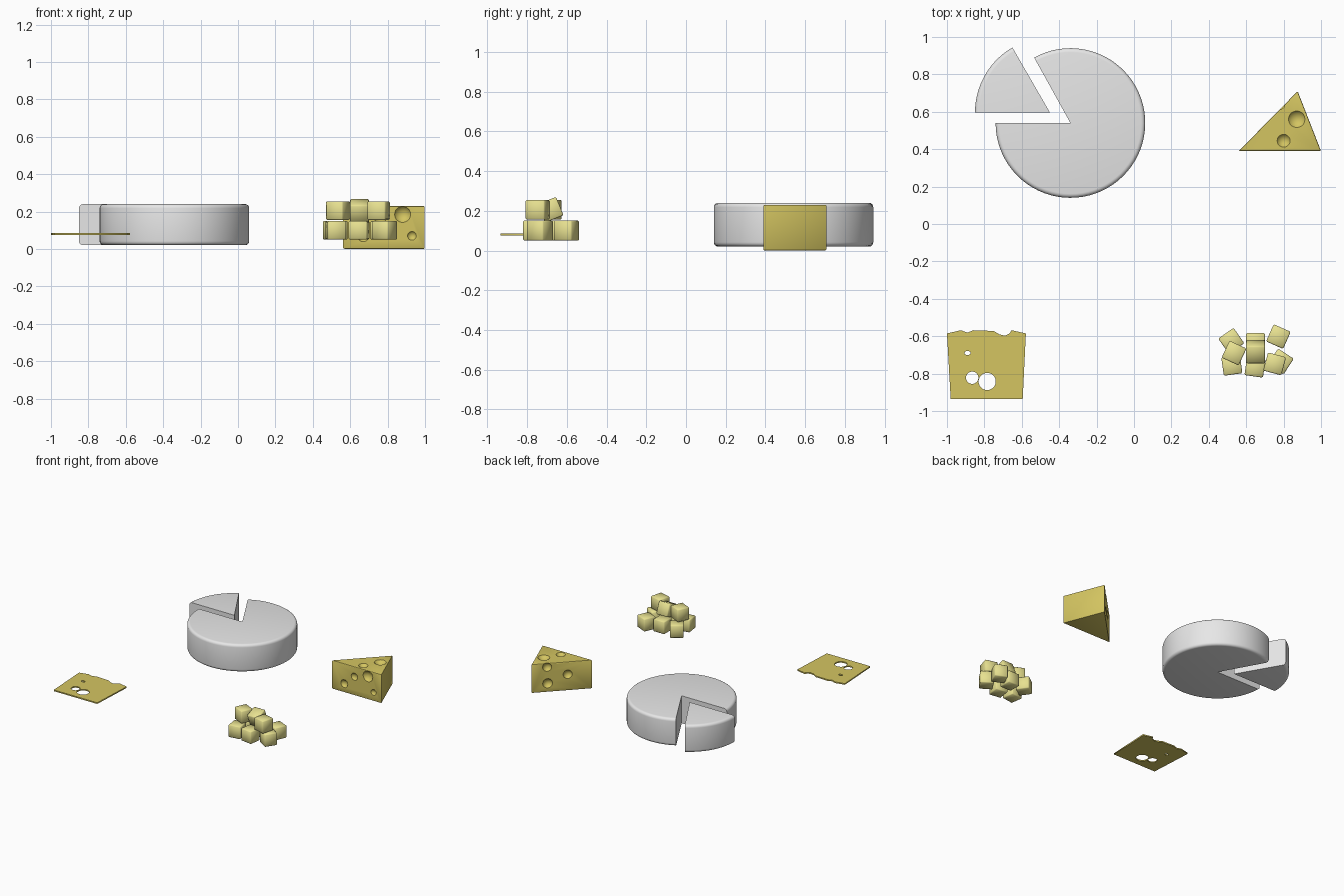
import bpy, bmesh, math
from mathutils import Matrix, Vector, Euler

if "Cube" in bpy.data.objects:
    bpy.data.objects.remove(bpy.data.objects["Cube"])


def material(name, rgb):
    m = bpy.data.materials.new(name)
    m.use_nodes = True
    m.diffuse_color = (*rgb, 1)
    m.node_tree.nodes["Principled BSDF"].inputs["Base Color"].default_value = (*rgb, 1)
    return m


RIND = material("pale grey rind", (0.8, 0.8, 0.8))
YELLOW = material("aged yellow", (0.66, 0.56, 0.12))
CREAM = material("light yellow", (0.8, 0.75, 0.28))


def finish(bm, name, mat, angle=None):
    bmesh.ops.recalc_face_normals(bm, faces=bm.faces)
    mesh = bpy.data.meshes.new(name)
    bm.to_mesh(mesh)
    bm.free()
    ob = bpy.data.objects.new(name, mesh)
    bpy.context.collection.objects.link(ob)
    if mat:
        mesh.materials.append(mat)
    if angle:
        smooth(ob, angle)
    return ob


def smooth(ob, angle):
    bpy.ops.object.select_all(action="DESELECT")
    ob.select_set(True)
    bpy.context.view_layer.objects.active = ob
    bpy.ops.object.shade_smooth_by_angle(angle=math.radians(angle))


def sector(name, centre, start, end, steps, radius=0.4, low=0.02, high=0.24, edge=0.022):
    """Round cheese sector with a softened outer rim."""
    profile = [(0, low)]
    for base, z in ((-90, low + edge), (0, high - edge)):
        for i in range(5):
            a = math.radians(base + i * 22.5)
            profile.append((radius - edge + edge * math.cos(a), z + edge * math.sin(a)))
    profile.append((0, high))
    bm = bmesh.new()
    rows = []
    for i in range(steps + 1):
        a = math.radians(start + (end - start) * i / steps)
        rows.append([bm.verts.new((centre[0] + r * math.cos(a), centre[1] + r * math.sin(a), z))
                     for r, z in profile])
    for a, b in zip(rows, rows[1:]):
        for j in range(len(profile) - 1):
            bm.faces.new((a[j], b[j], b[j + 1], a[j + 1]))
    bm.faces.new(rows[0])
    bm.faces.new(rows[-1])
    bmesh.ops.remove_doubles(bm, verts=bm.verts, dist=1e-5)
    return finish(bm, name, RIND, 35)


# Cheese wheel and the piece pulled out of it
sector("cheese_wheel", (-0.34, 0.54), -180, 119, 60)
sector("wheel_piece", (-0.45, 0.597), 120, 180, 14)

# Triangular wedge with softened edges
bm = bmesh.new()
base = bm.faces.new([bm.verts.new((x, y, 0)) for x, y in ((0.56, 0.39), (1.0, 0.39), (0.875, 0.71))])
up = bmesh.ops.extrude_face_region(bm, geom=[base])["geom"]
bmesh.ops.translate(bm, vec=(0, 0, 0.23), verts=[v for v in up if isinstance(v, bmesh.types.BMVert)])
bmesh.ops.recalc_face_normals(bm, faces=bm.faces)
bmesh.ops.bevel(bm, geom=bm.edges[:], offset=0.006, segments=2, profile=0.5, affect="EDGES")
wedge = finish(bm, "cheese_wedge", YELLOW)

# Shallow dents scooped from the top, front and slanted sides: position, radius
dents = [
    ((0.87, 0.56, 0.262), 0.055), ((0.80, 0.445, 0.25), 0.04),
    ((0.88, 0.365, 0.185), 0.05), ((0.67, 0.375, 0.07), 0.035),
    ((0.76, 0.37, 0.15), 0.035), ((0.93, 0.375, 0.07), 0.028),
    ((0.675, 0.53, 0.13), 0.038), ((0.78, 0.635, 0.07), 0.04),
    ((0.785, 0.635, 0.20), 0.036),
]
bm = bmesh.new()
for place, radius in dents:
    bmesh.ops.create_uvsphere(bm, u_segments=20, v_segments=12, radius=radius,
                              matrix=Matrix.Translation(place))
cutter = finish(bm, "dent_cutter", None)
cutter.hide_render = True
cut = wedge.modifiers.new("dents", "BOOLEAN")
cut.operation = "DIFFERENCE"
cut.solver = "EXACT"
cut.object = cutter
bpy.context.view_layer.update()
carved = bpy.data.meshes.new_from_object(wedge.evaluated_get(bpy.context.evaluated_depsgraph_get()))
wedge.modifiers.clear()
wedge.data = carved
bpy.data.objects.remove(cutter)
wedge.data.materials.clear()
wedge.data.materials.append(YELLOW)
smooth(wedge, 40)


# Thin slice with open holes
def ring(x, y, rx, ry, n=24):
    return [(x + rx * math.cos(math.tau * i / n), y + ry * math.sin(math.tau * i / n)) for i in range(n)]


outline = [(-0.98, -0.935), (-0.595, -0.935), (-0.578, -0.585), (-0.655, -0.568),
           (-0.665, -0.585), (-0.69, -0.597), (-0.72, -0.59), (-0.75, -0.572), (-0.86, -0.568),
           (-0.89, -0.581), (-0.925, -0.568), (-1.0, -0.585)]
loops = [outline, ring(-0.865, -0.822, 0.033, 0.033), ring(-0.785, -0.842, 0.046, 0.046),
         ring(-0.89, -0.69, 0.017, 0.011, 10)]
curve = bpy.data.curves.new("slice_outline", "CURVE")
curve.dimensions = "2D"
curve.fill_mode = "BOTH"
curve.extrude = 0.005
for points in loops:
    spline = curve.splines.new("POLY")
    spline.points.add(len(points) - 1)
    for p, (x, y) in zip(spline.points, points):
        p.co = (x, y, 0, 1)
    spline.use_cyclic_u = True
source = bpy.data.objects.new("slice_outline", curve)
bpy.context.collection.objects.link(source)
bpy.context.view_layer.update()
flat = bpy.data.meshes.new_from_object(source.evaluated_get(bpy.context.evaluated_depsgraph_get()))
bpy.data.objects.remove(source)
flat.materials.clear()
flat.materials.append(YELLOW)
cheese_slice = bpy.data.objects.new("cheese_slice", flat)
cheese_slice.location.z = 0.08
bpy.context.collection.objects.link(cheese_slice)

# Heap of soft-edged cubes: position, tilt and turn in degrees
cubes = [
    ((0.52, -0.625, 0.1), 0, 35), ((0.65, -0.632, 0.1), 0, 0), ((0.772, -0.602, 0.1), 0, -24),
    ((0.523, -0.755, 0.1), 0, 8), ((0.647, -0.765, 0.1), 0, -8), ((0.785, -0.735, 0.1), 0, -33),
    ((0.535, -0.69, 0.205), 0, -25), ((0.65, -0.682, 0.205), 22, 0), ((0.752, -0.748, 0.205), 0, -15),
]
for i, (place, tilt, turn) in enumerate(cubes):
    bm = bmesh.new()
    bmesh.ops.create_cube(bm, size=0.1)
    bmesh.ops.bevel(bm, geom=bm.edges[:], offset=0.006, segments=1, affect="EDGES")
    turned = Euler((math.radians(tilt), 0, math.radians(turn))).to_matrix().to_4x4()
    bmesh.ops.transform(bm, matrix=Matrix.Translation(Vector(place)) @ turned, verts=bm.verts)
    finish(bm, f"cheese_cube_{i + 1}", CREAM, 80)
